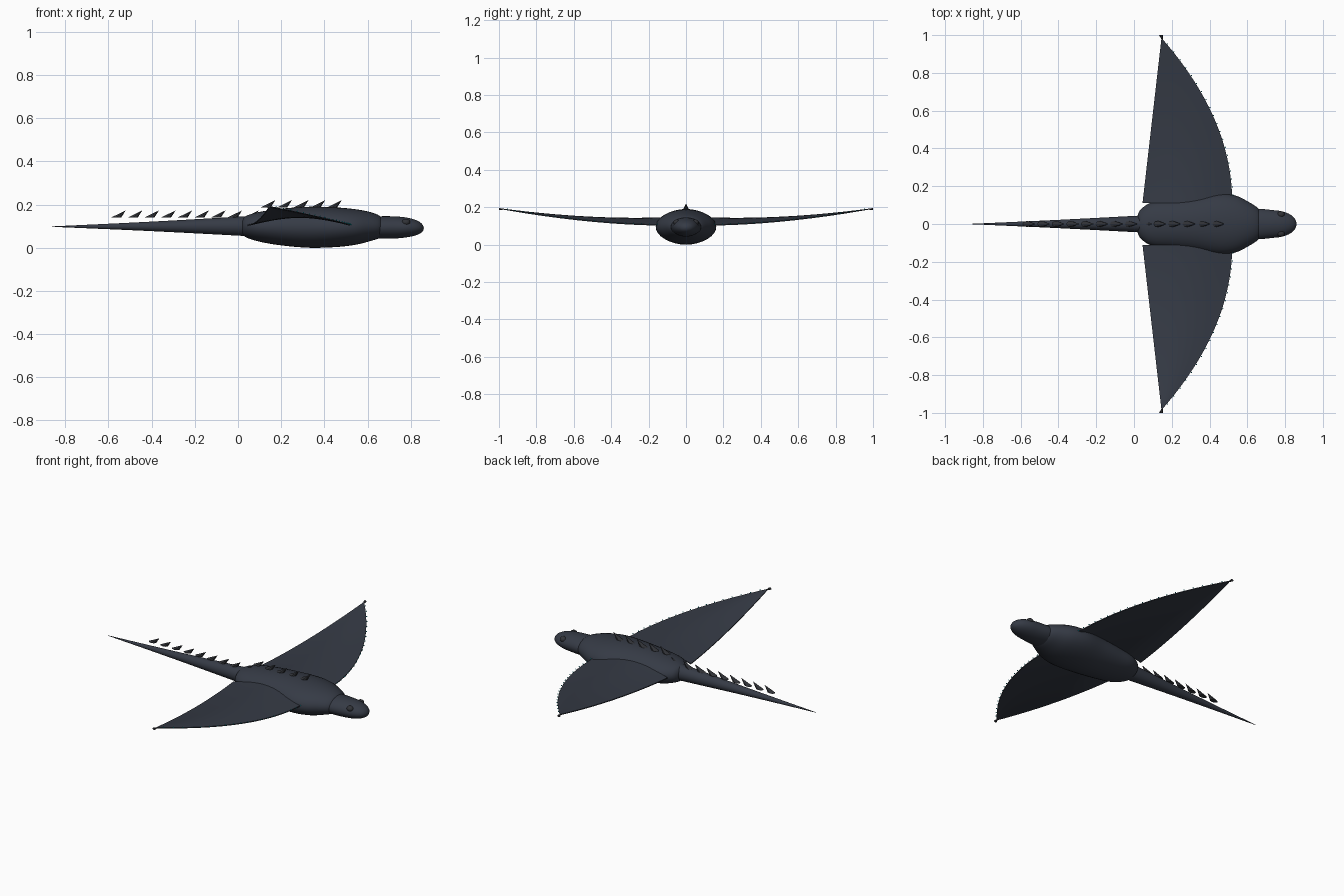
import bpy, bmesh, math
from mathutils import Vector

if "Cube" in bpy.data.objects:
    bpy.data.objects.remove(bpy.data.objects["Cube"])


def material(name, rgb):
    m = bpy.data.materials.new(name)
    m.diffuse_color = (*rgb, 1)
    m.use_nodes = True
    m.node_tree.nodes["Principled BSDF"].inputs["Base Color"].default_value = m.diffuse_color
    return m


SLATE = material("slate skin", (0.036, 0.043, 0.060))
DARK = material("dark horn", (0.030, 0.032, 0.038))
TEAL = material("teal glow", (0.0, 0.36, 0.42))


def finish(name, bm, mat, smooth=True):
    bmesh.ops.recalc_face_normals(bm, faces=bm.faces)
    me = bpy.data.meshes.new(name)
    bm.to_mesh(me)
    bm.free()
    me.materials.append(mat)
    for p in me.polygons:
        p.use_smooth = smooth
    ob = bpy.data.objects.new(name, me)
    bpy.context.collection.objects.link(ob)
    if smooth:
        bpy.ops.object.select_all(action='DESELECT')
        ob.select_set(True)
        bpy.context.view_layer.objects.active = ob
        bpy.ops.object.shade_smooth_by_angle(angle=math.radians(40))
    return ob


def spline(pts, steps):
    """Catmull-Rom through the section list."""
    v = [Vector(p) for p in pts]
    out = []
    for i in range(len(v) - 1):
        a, b, c, d = v[max(i - 1, 0)], v[i], v[i + 1], v[min(i + 2, len(v) - 1)]
        for k in range(steps):
            t = k / steps
            out.append(0.5 * (2 * b + (c - a) * t + (2 * a - 5 * b + 4 * c - d) * t * t
                              + (3 * b - a - 3 * c + d) * t ** 3))
    return out + [v[-1]]


def loft(name, sections, mat, steps=4, sides=32):
    """Elliptical rings along x; section = (x, half width, centre+i*half height packed)."""
    xs = spline([(s[0], s[1], s[2]) for s in sections], steps)
    zs = spline([(s[0], s[3], 0) for s in sections], steps)
    bm = bmesh.new()
    rings = []
    for p, q in zip(xs, zs):
        rings.append([bm.verts.new((p.x, max(p.y, .001) * math.cos(2 * math.pi * k / sides),
                                    q.y + max(p.z, .001) * math.sin(2 * math.pi * k / sides)))
                      for k in range(sides)])
    for a, b in zip(rings, rings[1:]):
        for k in range(sides):
            j = (k + 1) % sides
            bm.faces.new((a[k], a[j], b[j], b[k]))
    bm.faces.new(rings[0])
    bm.faces.new(rings[-1])
    return finish(name, bm, mat)


# sections: x, half width, half height, centre z
loft("body", [(.02, .05, .035, .098), (.04, .082, .051, .098), (.1, .117, .069, .097),
              (.2, .130, .085, .096), (.33, .145, .095, .095), (.45, .162, .092, .095),
              (.54, .150, .083, .096), (.61, .115, .068, .098), (.655, .085, .052, .097),
              (.67, .06, .035, .096)], SLATE)
loft("head", [(.63, .08, .05, .093), (.67, .080, .052, .094), (.73, .074, .051, .094),
              (.78, .068, .046, .094), (.82, .054, .037, .093), (.845, .036, .025, .092),
              (.857, .017, .013, .091), (.861, .001, .001, .091)], SLATE)
loft("tail", [(-.861, .001, .001, .098), (-.4, .022, .022, .099), (.06, .046, .047, .1)],
     SLATE)

# eyes
bm = bmesh.new()
for side in (-1, 1):
    geo = bmesh.ops.create_uvsphere(bm, u_segments=16, v_segments=10, radius=.02)
    for v in geo["verts"]:
        v.co = Vector((.778 + v.co.x, side * .05 + v.co.y * .9, .118 + v.co.z * .8))
finish("eyes", bm, DARK)

# row of forward-swept spikes along tail and back
bm = bmesh.new()
for i in range(14):
    tx = -.52 + .077 * i
    base, top = (.139, .173) if i < 9 else (.186, .221)
    tip = bm.verts.new((tx, 0, top))
    ring = [bm.verts.new((tx - .046 + .024 * math.cos(k * math.pi / 4),
                          .016 * math.sin(k * math.pi / 4), base)) for k in range(8)]
    bm.faces.new(ring)
    for k in range(8):
        bm.faces.new((ring[k], ring[(k + 1) % 8], tip))
finish("spikes", bm, DARK, smooth=False)


def wing_point(s, t):
    """s: root to tip, t: leading to trailing edge, cambered and swept upward."""
    lead = .52 - .37 * s ** 2.05
    trail = .045 + .1 * s
    z = .104 + .086 * s ** 1.8 + .04 * (1 - s) * math.sin(math.pi * t)
    return Vector((lead + (trail - lead) * t, .11 + .87 * s, z))


for side, label in ((-1, "right"), (1, "left")):
    # thin wing membrane with both skins
    bm = bmesh.new()
    NS, NT, TH = 24, 12, .0025
    skins = []
    for off in (TH, -TH):
        g = []
        for i in range(NS + 1):
            row = []
            for j in range(NT + 1):
                p = wing_point(i / NS, j / NT)
                row.append(bm.verts.new((p.x, side * p.y, p.z + off)))
            g.append(row)
        skins.append(g)
        for i in range(NS):
            for j in range(NT):
                bm.faces.new((g[i][j], g[i + 1][j], g[i + 1][j + 1], g[i][j + 1]))
    u, d = skins
    for j in range(NT):
        for i in (0, NS):
            bm.faces.new((u[i][j], u[i][j + 1], d[i][j + 1], d[i][j]))
    for i in range(NS):
        for j in (0, NT):
            bm.faces.new((u[i][j], u[i + 1][j], d[i + 1][j], d[i][j]))
    finish(label + "_wing", bm, SLATE)

    # small claw at the wing tip
    bm = bmesh.new()
    tip = bm.verts.new((.152, side * .965, .188))
    ring = [bm.verts.new((.143 + .010 * math.cos(k * math.pi / 3), side * 1.0,
                          .19 + .007 * math.sin(k * math.pi / 3))) for k in range(6)]
    bm.faces.new(ring)
    for k in range(6):
        bm.faces.new((ring[k], ring[(k + 1) % 6], tip))
    finish(label + "_wing_claw", bm, DARK, smooth=False)

    # tiny glowing dots along the leading edge
    bm = bmesh.new()
    for i in range(20):
        p = wing_point(.05 + .92 * i / 19, 0)
        geo = bmesh.ops.create_icosphere(bm, subdivisions=1, radius=.0035)
        for v in geo["verts"]:
            v.co += Vector((p.x + .004, side * p.y, p.z + .004))
    finish(label + "_edge_lights", bm, TEAL)
